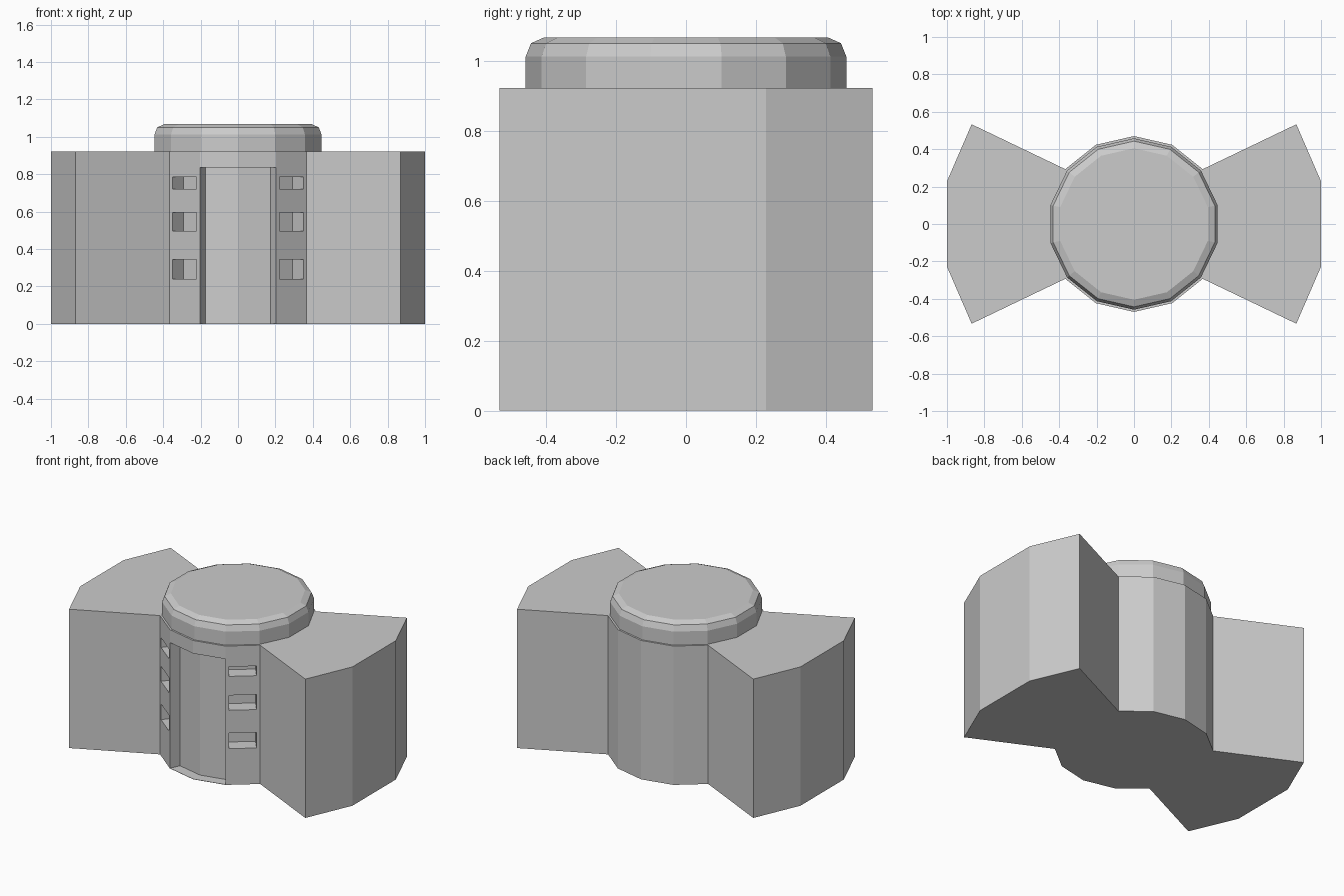
import bpy, bmesh
from math import sin, cos, pi

if "Cube" in bpy.data.objects:
    bpy.data.objects.remove(bpy.data.objects["Cube"])

STEP = 2 * pi / 14  # the core and cap are 14-sided


def ring(r, k):
    return (r * sin(k * STEP), -r * cos(k * STEP))


def make(name, bm):
    bmesh.ops.recalc_face_normals(bm, faces=bm.faces)
    me = bpy.data.meshes.new(name)
    bm.to_mesh(me)
    bm.free()
    ob = bpy.data.objects.new(name, me)
    bpy.context.collection.objects.link(ob)
    return ob


def loft(name, layers):
    """Stack matching outlines [(points, z), ...] into a closed solid."""
    bm = bmesh.new()
    rows = [[bm.verts.new((x, y, z)) for x, y in pts] for pts, z in layers]
    n = len(rows[0])
    for a, b in zip(rows, rows[1:]):
        for i in range(n):
            j = (i + 1) % n
            bm.faces.new((a[i], a[j], b[j], b[i]))
    bm.faces.new(rows[0][::-1])
    bm.faces.new(rows[-1])
    return make(name, bm)


def cut(target, cutter):
    bpy.context.view_layer.update()
    mod = target.modifiers.new("cut", 'BOOLEAN')
    mod.operation = 'DIFFERENCE'
    mod.solver = 'EXACT'
    mod.object = cutter
    bpy.context.view_layer.objects.active = target
    bpy.ops.object.modifier_apply(modifier=mod.name)
    bpy.data.objects.remove(cutter)


# Body: round core with two flaring wings
R, H = 0.47, 0.922
half = [ring(R, k) for k in range(-2, 3)]
half += [(0.868, -0.533), (1.0, -0.228), (1.0, 0.228), (0.868, 0.533)]
outline = half + [(-x, -y) for x, y in half]
body = loft("body", [(outline, 0), (outline, H)])

# Doorway recess across the two front facets, leaving a thin floor
door = [ring(0.40, k) for k in (-1, 0, 1)] + [ring(0.55, k) for k in (1, 0, -1)]
cut(body, loft("door_cutter", [(door, 0.002), (door, 0.836)]))

# Three window recesses on each facet beside the doorway
apothem = R * cos(STEP / 2)
for side in (-1, 1):
    a = side * 1.5 * STEP
    for z0, z1 in ((0.24, 0.344), (0.495, 0.594), (0.72, 0.784)):
        pts = []
        for d, t in ((-0.095, -1), (-0.095, 1), (0.05, 1), (0.05, -1)):
            r, w = apothem + d, t * 0.083
            pts.append((r * sin(a) + w * cos(a), -r * cos(a) + w * sin(a)))
        cut(body, loft("window_cutter", [(pts, z0), (pts, z1)]))

# Cap with a two-step rounded rim
profile = [(0.458, H), (0.458, 1.012), (0.443, 1.05), (0.405, 1.067)]
loft("cap", [([ring(r, k) for k in range(14)], z) for r, z in profile])
